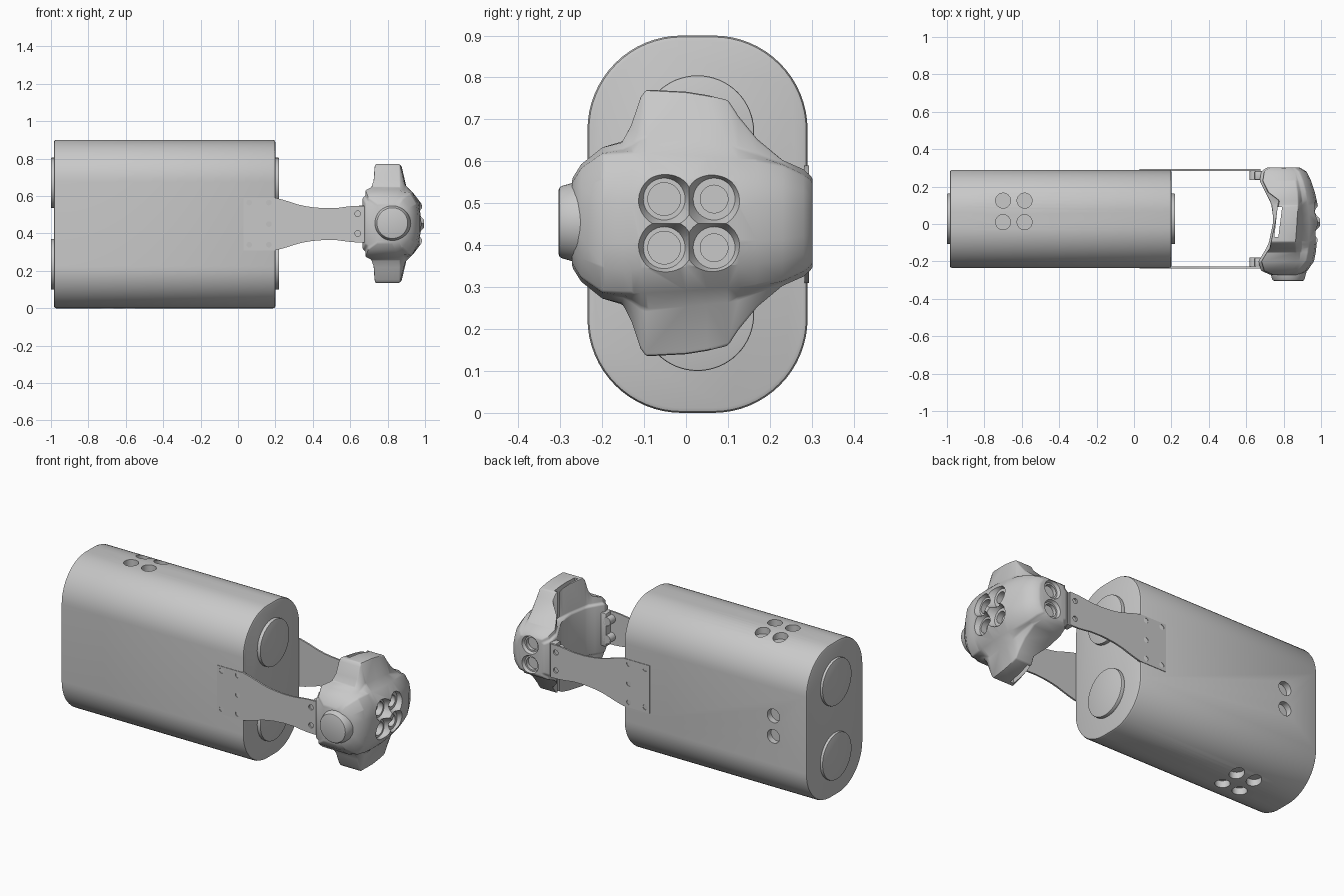
import bpy, bmesh, math
from mathutils import Vector, Matrix

if "Cube" in bpy.data.objects:
    bpy.data.objects.remove(bpy.data.objects["Cube"])

grey = bpy.data.materials.new("light_grey")
grey.diffuse_color = (0.58, 0.58, 0.58, 1)
grey.use_nodes = True
grey.node_tree.nodes["Principled BSDF"].inputs["Base Color"].default_value = grey.diffuse_color


def finish(name, bm):
    bmesh.ops.recalc_face_normals(bm, faces=bm.faces)
    me = bpy.data.meshes.new(name)
    bm.to_mesh(me)
    bm.free()
    me.materials.append(grey)
    ob = bpy.data.objects.new(name, me)
    bpy.context.collection.objects.link(ob)
    return ob


def activate(ob):
    bpy.ops.object.select_all(action='DESELECT')
    ob.select_set(True)
    bpy.context.view_layer.objects.active = ob


def loft(name, rings):
    """Skin a list of closed rings and cap both ends."""
    bm = bmesh.new()
    vs = [[bm.verts.new(p) for p in r] for r in rings]
    n = len(vs[0])
    for a, b in zip(vs, vs[1:]):
        for i in range(n):
            bm.faces.new((a[i], a[(i + 1) % n], b[(i + 1) % n], b[i]))
    bm.faces.new(vs[0])
    bm.faces.new(vs[-1])
    return finish(name, bm)


def prism(name, pts, axis, lo, hi):
    place = {'x': lambda a, b, t: (t, a, b),
             'y': lambda a, b, t: (a, t, b),
             'z': lambda a, b, t: (a, b, t)}[axis]
    return loft(name, [[place(a, b, t) for a, b in pts] for t in (lo, hi)])


def box(name, x, y, z):
    return prism(name, [(x[0], y[0]), (x[1], y[0]), (x[1], y[1]), (x[0], y[1])], 'z', *z)


def rod(name, p, q, r1, r2=None, seg=40):
    p, q = Vector(p), Vector(q)
    d = q - p
    bm = bmesh.new()
    m = Matrix.Translation((p + q) / 2) @ d.to_track_quat('Z', 'Y').to_matrix().to_4x4()
    bmesh.ops.create_cone(bm, cap_ends=True, segments=seg, radius1=r1,
                          radius2=r1 if r2 is None else r2, depth=d.length, matrix=m)
    return finish(name, bm)


def bevel(ob, width, angle=35, segments=2):
    activate(ob)
    m = ob.modifiers.new("bevel", 'BEVEL')
    m.width, m.segments = width, segments
    m.limit_method, m.angle_limit = 'ANGLE', math.radians(angle)
    bpy.ops.object.modifier_apply(modifier=m.name)


def cut(ob, cutters):
    for c in cutters:
        activate(ob)
        m = ob.modifiers.new("cut", 'BOOLEAN')
        m.operation, m.solver, m.object = 'DIFFERENCE', 'EXACT', c
        bpy.ops.object.modifier_apply(modifier=m.name)
        bpy.data.objects.remove(c)


# Body: rounded block lying along x
CY, CZ, R = 0.0275, 0.45, 0.225
profile = []
for k, (sy, sz) in enumerate([(1, 1), (-1, 1), (-1, -1), (1, -1)]):
    for i in range(17):
        a = math.pi / 2 * (k + i / 16)
        profile.append((CY + sy * (0.2625 - R) + R * math.cos(a),
                        CZ + sz * (0.45 - R) + R * math.sin(a)))
body = prism("body", profile, 'x', -0.985, 0.20)
bevel(body, 0.012, 40)

# Sockets: four above, four below, two at the back
sockets = []
for x in (-0.70, -0.585):
    for y in (0.01, 0.125):
        sockets.append(rod("cutter", (x, y, 0.86), (x, y, 1.0), 0.04))
        sockets.append(rod("cutter", (x, y, 0.04), (x, y, -0.1), 0.04))
for z in (0.39, 0.51):
    sockets.append(rod("cutter", (-0.77, 0.255, z), (-0.77, 0.4, z), 0.04))
cut(body, sockets)

# Raised round end caps
for label, z in (("lower", 0.235), ("upper", 0.67)):
    for side, x0, x1 in (("left", -0.97, -1.0), ("right", 0.19, 0.22)):
        cap = rod(f"{label}_{side}_end_cap", (x0, CY, z), (x1, CY, z), 0.135, seg=64)
        bevel(cap, 0.004)

# Side straps with waisted outline and screw holes
half = [(0.03, 0.14), (0.20, 0.14), (0.24, 0.13), (0.28, 0.118), (0.32, 0.105), (0.36, 0.096),
        (0.40, 0.09), (0.46, 0.085), (0.53, 0.086), (0.58, 0.093), (0.62, 0.097), (0.675, 0.098)]
outline = [(x, CZ + h) for x, h in half] + [(x, CZ - h) for x, h in reversed(half)]
screws = [(0.06, 0.565), (0.06, 0.34), (0.165, 0.565), (0.165, 0.45), (0.165, 0.34),
          (0.64, 0.505), (0.64, 0.40)]
for side, y0, y1 in (("front", -0.238, -0.228), ("back", 0.283, 0.293)):
    strap = prism(side + "_strap", outline, 'y', y0, y1)
    cut(strap, [rod("cutter", (x, y0 - 0.02, z), (x, y1 + 0.02, z), 0.015, seg=20)
                for x, z in screws])

# Head: sections along y -> back x, peak x, ridge x, ridge height, wing x, top height
stations = [
    (-0.272, 0.73, 0.89, 0.86, 0.095, 0.82, 0.105), (-0.25, 0.68, 0.93, 0.88, 0.130, 0.84, 0.140),
    (-0.20, 0.665, 0.965, 0.92, 0.165, 0.86, 0.180), (-0.15, 0.695, 0.975, 0.93, 0.168, 0.865, 0.195),
    (-0.13, 0.707, 0.977, 0.932, 0.168, 0.865, 0.235), (-0.108, 0.717, 0.98, 0.933, 0.167, 0.865, 0.300),
    (-0.095, 0.722, 0.983, 0.934, 0.167, 0.865, 0.318), (0.0, 0.742, 0.998, 0.938, 0.162, 0.872, 0.313),
    (0.05, 0.742, 0.995, 0.936, 0.158, 0.875, 0.305), (0.10, 0.735, 0.985, 0.93, 0.155, 0.878, 0.293),
    (0.125, 0.725, 0.98, 0.927, 0.153, 0.878, 0.255), (0.17, 0.702, 0.97, 0.92, 0.150, 0.875, 0.200),
    (0.23, 0.672, 0.95, 0.905, 0.138, 0.865, 0.150), (0.28, 0.68, 0.925, 0.885, 0.115, 0.85, 0.128),
    (0.302, 0.71, 0.89, 0.86, 0.098, 0.83, 0.108)]
rings = []
for y, back, peak, rx, rh, wx, top in stations:
    wing_back = max(back + 0.01, 0.73 + 0.2 * (y + 0.105)) if top > 0.2 else back + 0.015
    hb = min(0.14, rh * 0.85)
    upper = [(back, hb), (wing_back, hb + 0.008), (wing_back, top), (wx, top),
             ((wx + rx) / 2 - 0.005, rh + (top - rh) * 0.25), (rx, rh),
             (rx + (peak - rx) * 0.72, rh * 0.65), (peak - 0.003, rh * 0.28)]
    ring = [(x, 0.453 + h) for x, h in upper] + [(x, 0.453 - h) for x, h in reversed(upper)]
    rings.append([(x, y, z) for x, z in ring])
head = loft("head", rings)
bevel(head, 0.007, 32)

# Head openings: through slot, four-lobed recess with sockets, two rear sockets
cutters = [prism("cutter", [(0.75, -0.07), (0.772, -0.07), (0.792, 0.09), (0.768, 0.09)],
                 'z', -0.1, 1.1)]
lobes = [(-0.052, 0.51), (-0.052, 0.394), (0.067, 0.51), (0.067, 0.394)]
for y, z in lobes:
    cutters.append(rod("cutter", (0.95, y, z), (1.05, y, z), 0.050, 0.095))
for y, z in lobes:
    r = 0.039 if y < 0 else 0.033
    cutters.append(rod("cutter", (0.915, y, z), (1.05, y, z), r))
for z in (0.395, 0.51):
    cutters.append(rod("cutter", (0.80, 0.285, z), (0.80, 0.33, z), 0.045, 0.065))
for z in (0.395, 0.51):
    cutters.append(rod("cutter", (0.80, 0.265, z), (0.80, 0.33, z), 0.036))
cut(head, cutters)

# Front knob
knob = rod("front_knob", (0.825, -0.24, 0.455), (0.825, -0.304, 0.455), 0.102, 0.084, 48)
bevel(knob, 0.008)

# Clamps joining straps to the head
for side, y0, y1 in (("front", -0.228, -0.18), ("back", 0.235, 0.283)):
    block = box(side + "_clamp", (0.645, 0.72), (y0, y1), (0.355, 0.55))
    bevel(block, 0.006)
    for i, z in enumerate((0.40, 0.505)):
        rod(f"{side}_clamp_boss_{i}", (0.642, y0, z), (0.642, y1, z), 0.025, seg=24)

# Smooth shading with crisp edges
for ob in list(bpy.context.scene.objects):
    activate(ob)
    bpy.ops.object.shade_smooth_by_angle(angle=math.radians(32))
